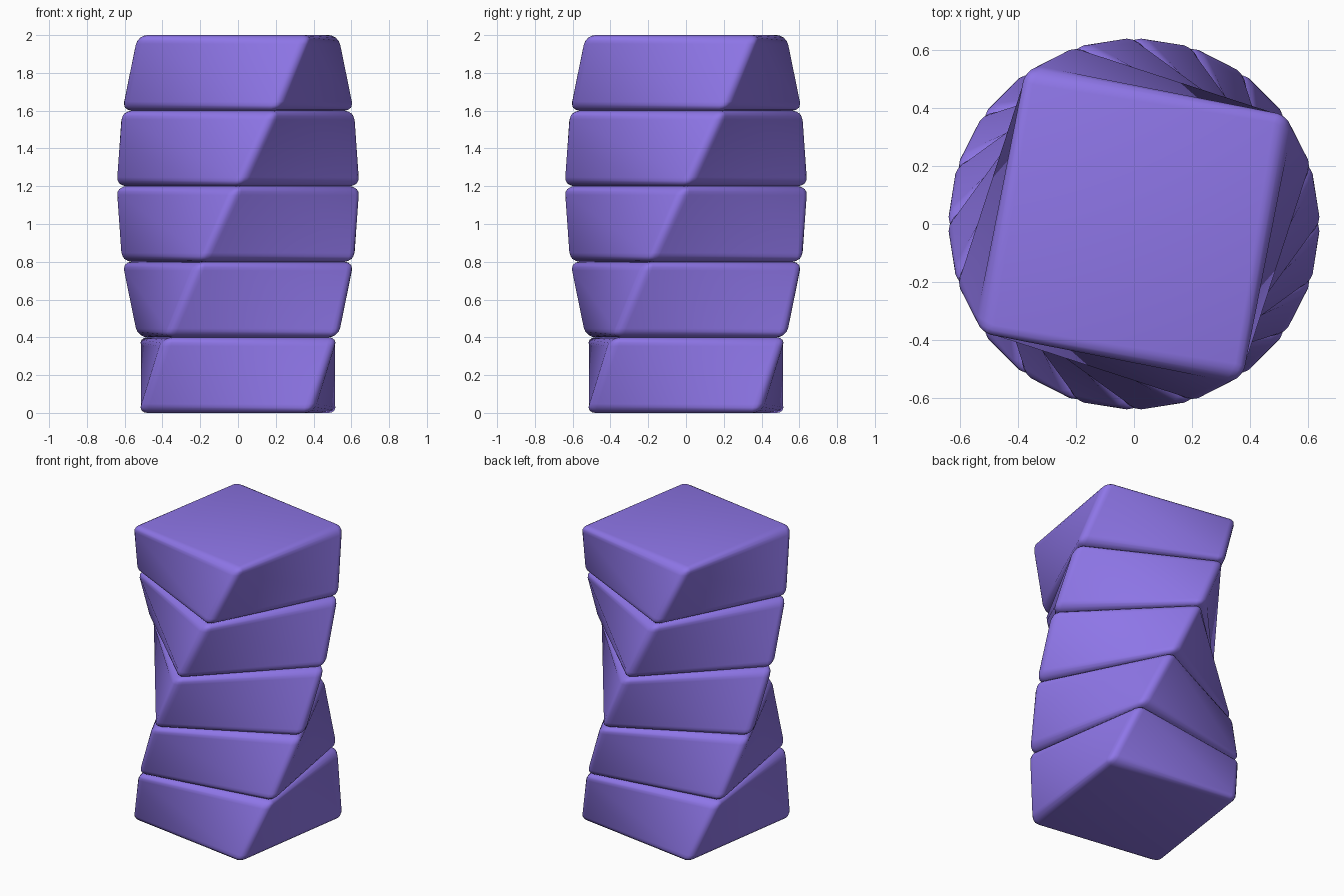
import bpy, bmesh, math

if "Cube" in bpy.data.objects:
    bpy.data.objects.remove(bpy.data.objects["Cube"])

LEVELS, HEIGHT, HALF, BEVEL = 5, 0.4, 0.47, 0.05
STEP = math.radians(18)
START = math.radians(-54)

mat = bpy.data.materials.new("purple")
mat.diffuse_color = (0.27, 0.18, 0.80, 1)
mat.use_nodes = True
mat.node_tree.nodes["Principled BSDF"].inputs["Base Color"].default_value = mat.diffuse_color


def twisted_block(level):
    """Square block whose top is turned 18 degrees from its base, with rounded edges."""
    bm = bmesh.new()
    rings = []
    for k in (level, level + 1):
        a = START + k * STEP
        r = HALF * math.sqrt(2)
        rings.append([bm.verts.new((r * math.cos(a + i * math.pi / 2),
                                    r * math.sin(a + i * math.pi / 2),
                                    k * HEIGHT)) for i in range(4)])
    low, high = rings
    bm.faces.new(low[::-1])
    bm.faces.new(high)
    for i in range(4):
        j = (i + 1) % 4
        bm.faces.new((low[i], low[j], high[j], high[i]))
    bmesh.ops.bevel(bm, geom=bm.edges[:], offset=BEVEL, segments=4,
                    profile=0.5, affect='EDGES')
    # split the warped sides along the short, outward diagonal
    bmesh.ops.triangulate(bm, faces=[f for f in bm.faces if len(f.verts) == 4],
                          quad_method='SHORT_EDGE')
    bm.normal_update()
    for f in bm.faces:
        f.smooth = True
    me = bpy.data.meshes.new("twisted_block")
    bm.to_mesh(me)
    bm.free()
    ob = bpy.data.objects.new(f"twisted_block_{level + 1}", me)
    me.materials.append(mat)
    bpy.context.collection.objects.link(ob)


# Stack of five blocks, a quarter turn in total
for n in range(LEVELS):
    twisted_block(n)
